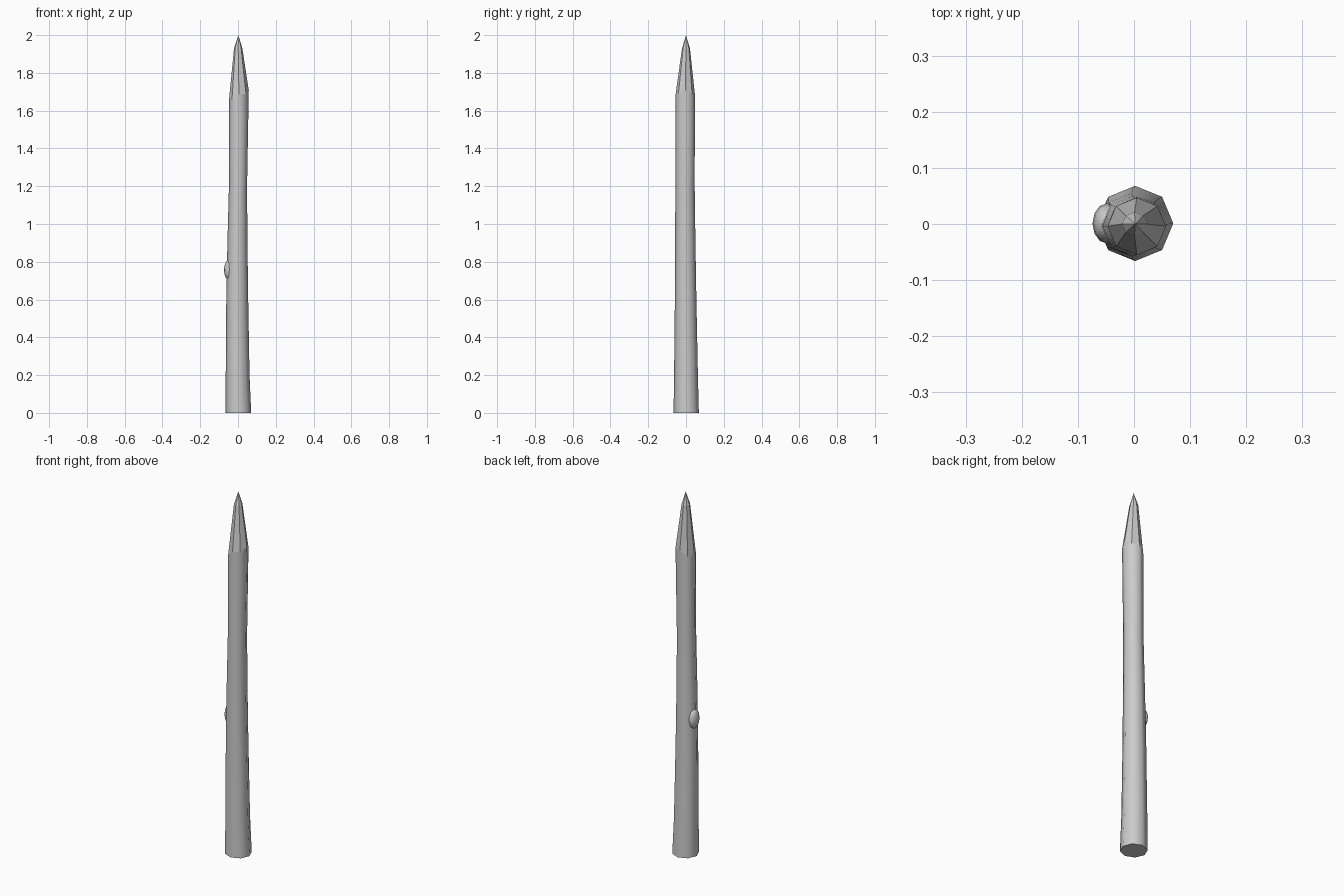
import bpy, bmesh
from math import cos, sin, pi

if "Cube" in bpy.data.objects:
    bpy.data.objects.remove(bpy.data.objects["Cube"])

SIDES = 8
bm = bmesh.new()

def ring(z, cx, cy, rx, ry, tilt=0.0, jag=0.0):
    """Octagonal section; tilt raises the +x side, jag alternates heights."""
    out = []
    for i in range(SIDES):
        a = 2 * pi * i / SIDES
        dz = tilt * cos(a) + jag * (-1) ** i
        out.append(bm.verts.new((cx + rx * cos(a), cy + ry * sin(a), z + dz)))
    return out

# Shaft sections: z, centre x, centre y, radius x, radius y
sections = [
    (0.00, 0.002, 0.001, 0.068, 0.067),
    (0.20, -0.002, 0.0, 0.063, 0.063),
    (0.60, -0.004, -0.002, 0.058, 0.057),
    (0.90, -0.003, -0.004, 0.053, 0.054),
    (1.20, 0.000, -0.005, 0.048, 0.051),
]
rings = [ring(*s) for s in sections]
rings.append(ring(1.68, 0.005, -0.004, 0.052, 0.051, 0.022, 0.006))
shaft_steps = len(rings) - 1
rings.append(ring(1.93, 0.001, 0.0, 0.022, 0.021))

# Smooth shaft and flat carved point
for k, (low, high) in enumerate(zip(rings, rings[1:])):
    for i in range(SIDES):
        j = (i + 1) % SIDES
        f = bm.faces.new((low[i], low[j], high[j], high[i]))
        f.smooth = k < shaft_steps
tip = bm.verts.new((0.002, 0.0, 2.0))
for i in range(SIDES):
    bm.faces.new((rings[-1][i], rings[-1][(i + 1) % SIDES], tip))
bm.faces.new(rings[0][::-1])
bm.normal_update()

# Crisp edges at the foot and where the carving starts
for r in (rings[0], rings[shaft_steps]):
    for i in range(SIDES):
        bm.edges.get((r[i], r[(i + 1) % SIDES])).smooth = False

mesh = bpy.data.meshes.new("wooden_stake")
bm.to_mesh(mesh)
bm.free()
bpy.context.collection.objects.link(bpy.data.objects.new("wooden_stake", mesh))

# Branch knot on the left side
bpy.ops.mesh.primitive_uv_sphere_add(segments=12, ring_count=8, radius=1,
                                     location=(-0.048, 0.001, 0.757))
knot = bpy.context.object
knot.name = "branch_knot"
knot.scale = (0.026, 0.036, 0.054)
bpy.ops.object.transform_apply(location=False, rotation=False, scale=True)
bpy.ops.object.shade_smooth()
